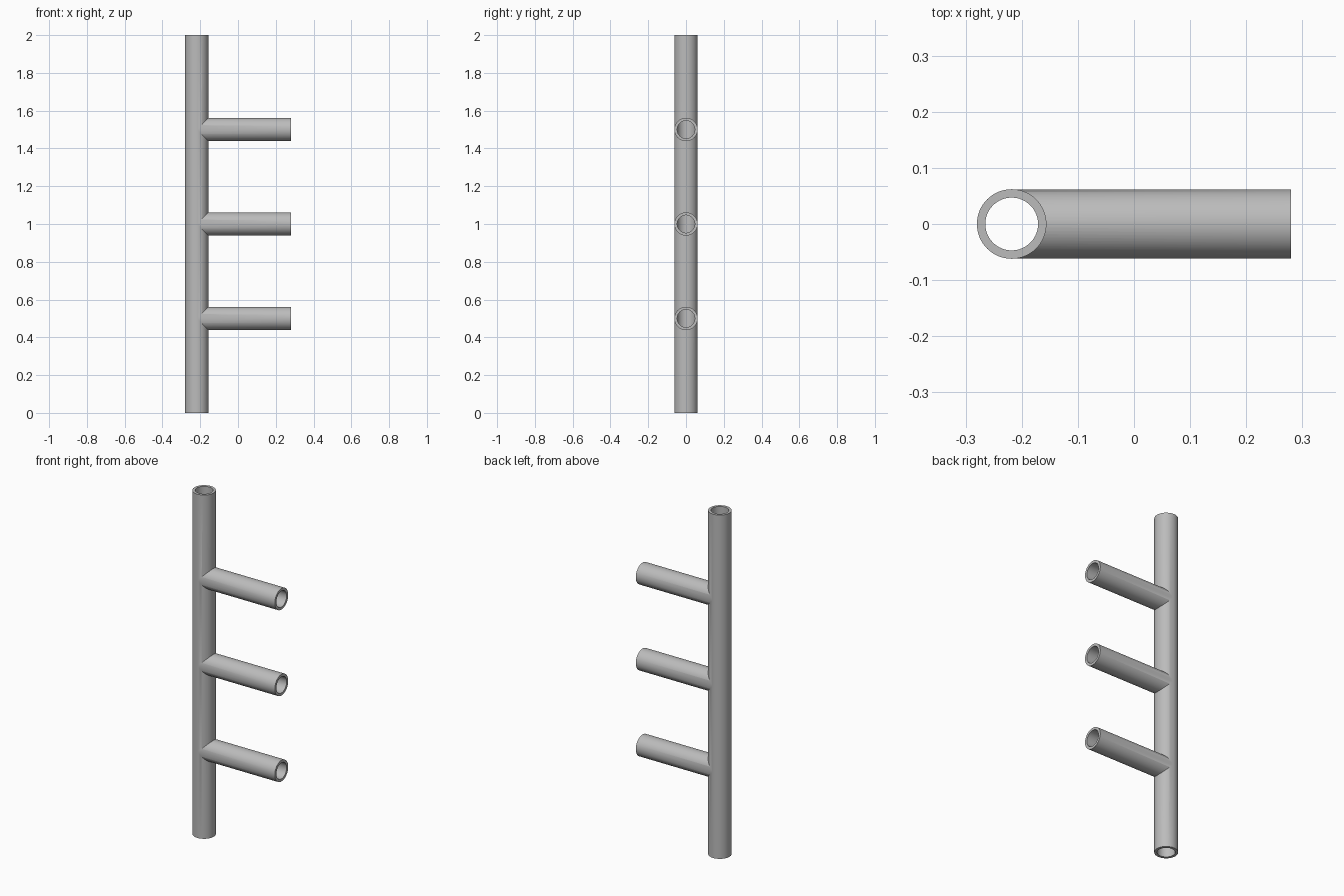
import bpy, math
from mathutils import Matrix

if "Cube" in bpy.data.objects:
    bpy.data.objects.remove(bpy.data.objects["Cube"])

OUTER, BORE = 0.062, 0.047
POST_X, END_X, HEIGHT = -0.218, 0.28, 2.0
BRANCH_HEIGHTS = (0.5, 1.0, 1.5)

steel = bpy.data.materials.new("grey steel")
steel.use_nodes = True
colour = (0.5, 0.5, 0.5, 1)
steel.diffuse_color = colour
steel.node_tree.nodes["Principled BSDF"].inputs["Base Color"].default_value = colour


def rod(name, radius, start, length, along_x=False):
    """Solid cylinder running from start along z, or along x."""
    bpy.ops.mesh.primitive_cylinder_add(vertices=64, radius=radius, depth=length)
    obj = bpy.context.object
    obj.name = name
    turn = Matrix.Rotation(math.pi / 2, 4, 'Y') if along_x else Matrix()
    obj.data.transform(turn @ Matrix.Translation((0, 0, length / 2)))
    obj.location = start
    obj.data.materials.append(steel)
    return obj


def combine(target, tool, operation):
    """Apply a boolean and discard the tool."""
    mod = target.modifiers.new(operation.title(), 'BOOLEAN')
    mod.operation, mod.object, mod.solver = operation, tool, 'EXACT'
    bpy.context.view_layer.objects.active = target
    bpy.ops.object.modifier_apply(modifier=mod.name)
    bpy.data.objects.remove(tool)


# Upright post with three side branches
post = rod("branched_pipe", OUTER, (POST_X, 0, 0), HEIGHT)
for z in BRANCH_HEIGHTS:
    branch = rod("branch", OUTER - 0.0003, (POST_X, 0, z), END_X - POST_X, True)
    combine(post, branch, 'UNION')

# Hollow bores through the post and every branch
combine(post, rod("post_bore", BORE, (POST_X, 0, -0.1), HEIGHT + 0.2), 'DIFFERENCE')
for z in BRANCH_HEIGHTS:
    bore = rod("branch_bore", BORE - 0.0003, (POST_X, 0, z), END_X - POST_X + 0.1, True)
    combine(post, bore, 'DIFFERENCE')

# Smooth walls, crisp rims and joints
bpy.ops.object.select_all(action='DESELECT')
post.select_set(True)
bpy.context.view_layer.objects.active = post
bpy.ops.object.shade_smooth_by_angle(angle=math.radians(30))
